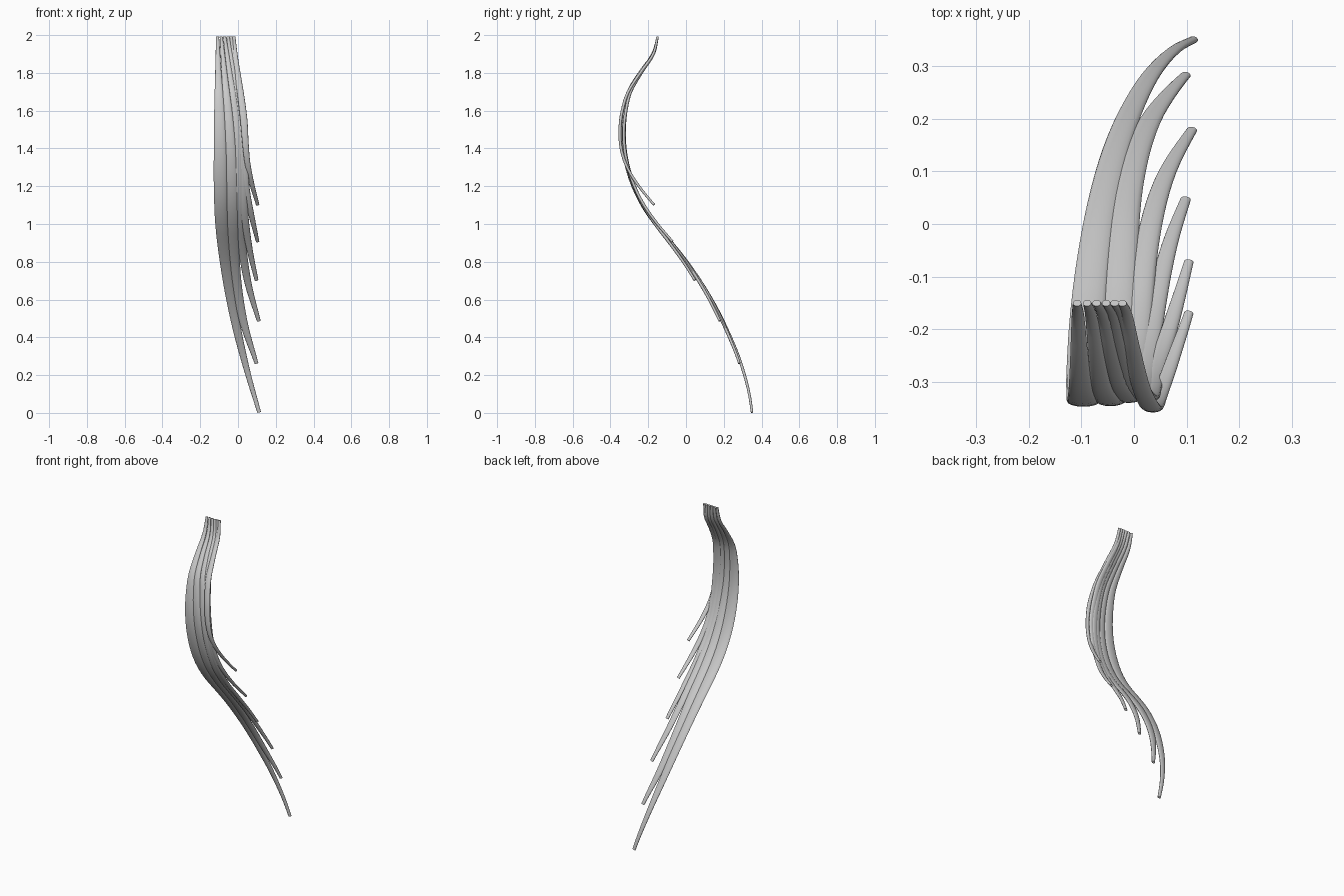
import bpy, bmesh, math
from mathutils import Vector

if "Cube" in bpy.data.objects:
    bpy.data.objects.remove(bpy.data.objects["Cube"])

SIDES, STEPS = 16, 48


def spline(keys, t):
    """Catmull-Rom through equally spaced tuples, t in 0..1."""
    n = len(keys) - 1
    f = min(max(t, 0), 1) * n
    i = min(int(f), n - 1)
    u = f - i
    b, c = Vector(keys[i]), Vector(keys[i + 1])
    a = Vector(keys[i - 1]) if i else 2 * b - c
    d = Vector(keys[i + 2]) if i + 2 <= n else 2 * c - b
    return 0.5 * (2 * b + (c - a) * u + (2 * a - 5 * b + 4 * c - d) * u * u
                  + (3 * b - a - 3 * c + d) * u ** 3)


# shared sweep of the lock: y at z = 2.0, 1.9 ... 0.0
SWEEP = [(y, 0) for y in (-.148, -.176, -.246, -.305, -.328, -.336, -.330, -.310, -.277,
                          -.228, -.160, -.078, .002, .072, .134, .188, .235, .277,
                          .310, .335, .350)]


def build_strand(name, z_tip, y_off, keys):
    """Tapered flat tube; keys are (x, half width), y_off are depth offsets."""
    pts, widths = [], []
    z_top = 1.992
    for k in range(STEPS + 1):
        t = k / STEPS
        z = z_top + (z_tip - z_top) * t
        x, w = spline(keys, t)
        y = spline(SWEEP, (2 - z) / 2)[0] + spline([(o, 0) for o in y_off], t)[0]
        pts.append(Vector((x, y, z)))
        widths.append(w)
    bm = bmesh.new()
    rings = []
    for k, p in enumerate(pts):
        tan = (pts[min(k + 1, STEPS)] - pts[max(k - 1, 0)]).normalized()
        side = (Vector((1, 0, 0)) - tan * tan.x).normalized()
        nor = tan.cross(side)
        w = widths[k]
        h = 0.0045 + 0.2 * w
        rings.append([bm.verts.new(p + side * w * math.cos(a) + nor * h * math.sin(a))
                      for a in (2 * math.pi * j / SIDES for j in range(SIDES))])
    for r, s in zip(rings, rings[1:]):
        for j in range(SIDES):
            q = (j + 1) % SIDES
            bm.faces.new((r[j], r[q], s[q], s[j]))
    bm.faces.new(rings[0])
    bm.faces.new(rings[-1])
    bmesh.ops.recalc_face_normals(bm, faces=bm.faces)
    me = bpy.data.meshes.new(name)
    bm.to_mesh(me)
    bm.free()
    ob = bpy.data.objects.new(name, me)
    bpy.context.collection.objects.link(ob)
    bpy.ops.object.select_all(action='DESELECT')
    ob.select_set(True)
    bpy.context.view_layer.objects.active = ob
    bpy.ops.object.shade_smooth_by_angle(angle=math.radians(50))


# strands from longest (left) to shortest (right)
STRANDS = [
    (0.003, (0, 0, 0, 0, 0),
     [(-.108, .008), (-.104, .017), (-.098, .028), (-.094, .034), (-.092, .036),
      (-.086, .034), (-.066, .030), (-.036, .026), (.004, .021), (.054, .015), (.112, .010)]),
    (0.262, (0, 0, 0, 0, -.008),
     [(-.089, .008), (-.070, .016), (-.050, .024), (-.036, .029), (-.030, .031),
      (-.024, .030), (-.008, .026), (.030, .021), (.098, .010)]),
    (0.487, (0, .006, .002, 0, -.016),
     [(-.071, .008), (-.045, .015), (-.020, .020), (-.006, .023), (.002, .023),
      (.010, .023), (.024, .022), (.056, .018), (.110, .010)]),
    (0.702, (0, .010, .006, -.002, -.024),
     [(-.053, .008), (-.030, .014), (-.008, .018), (.008, .020), (.018, .020),
      (.026, .020), (.037, .020), (.062, .016), (.098, .010)]),
    (0.907, (0, .012, .006, .004, .012),
     [(-.037, .008), (-.018, .013), (.002, .017), (.018, .018), (.030, .018),
      (.036, .017), (.046, .017), (.072, .015), (.104, .009)]),
    (1.102, (0, .004, -.012, -.006, .060),
     [(-.022, .008), (-.012, .012), (.002, .016), (.018, .018), (.031, .019),
      (.039, .017), (.050, .015), (.073, .013), (.104, .009)]),
]
for i, (z_tip, y_off, keys) in enumerate(STRANDS, 1):
    build_strand(f"hair_strand_{i}", z_tip, y_off, keys)
